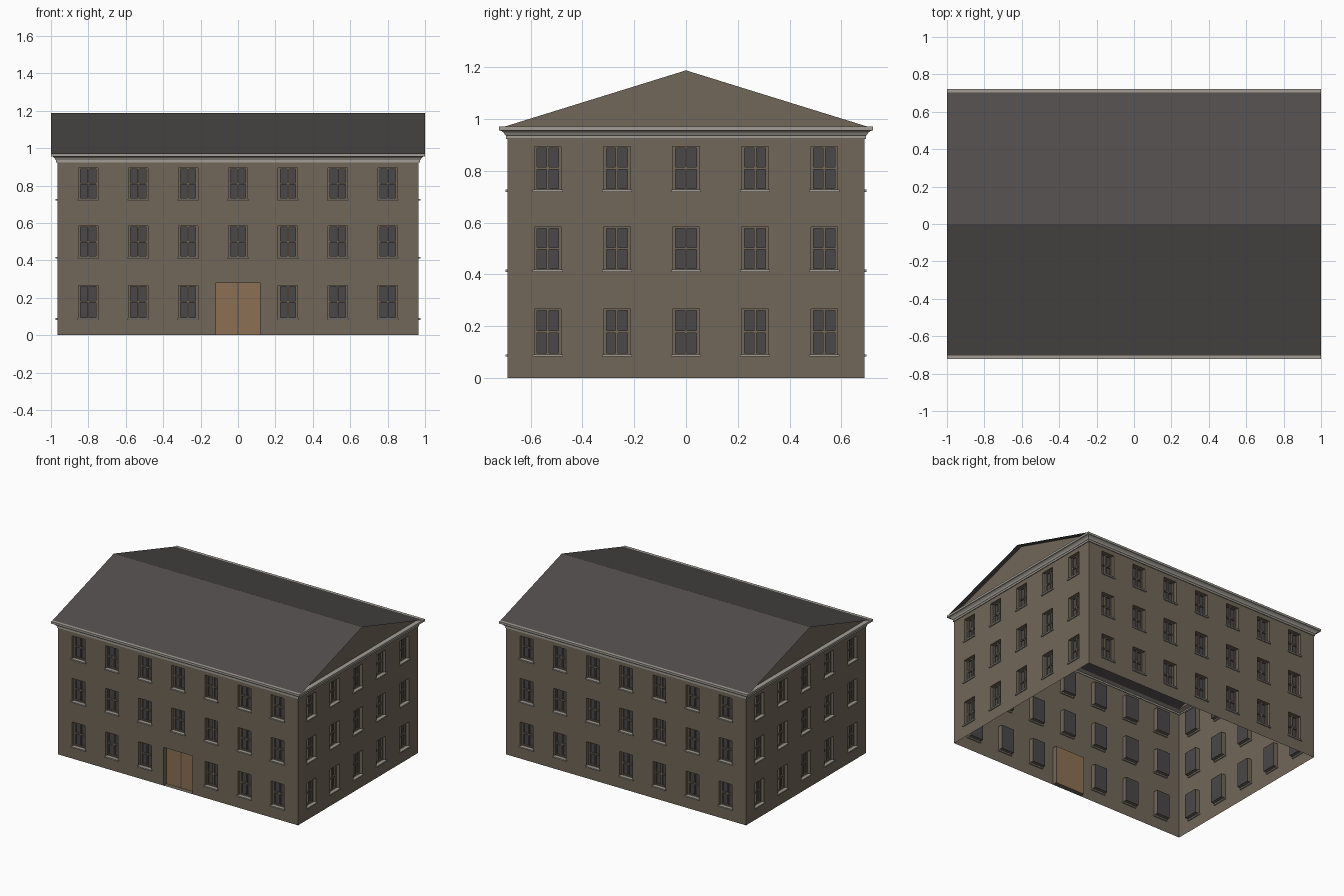
import bpy, bmesh, math
from mathutils import Matrix, Vector

cube = bpy.data.objects.get("Cube")
if cube:
    bpy.data.objects.remove(cube, do_unlink=True)


def material(name, rgb):
    m = bpy.data.materials.new(name)
    m.use_nodes = True
    m.diffuse_color = (*rgb, 1)
    node = m.node_tree.nodes["Principled BSDF"]
    node.inputs["Base Color"].default_value = (*rgb, 1)
    node.inputs["Roughness"].default_value = 0.9
    return m


STUCCO = material("brown stucco", (0.165, 0.135, 0.098))
STONE = material("pale stone", (0.36, 0.34, 0.30))
SLATE = material("dark slate", (0.08, 0.072, 0.07))
GLASS = material("dark glass", (0.068, 0.063, 0.065))
WOOD = material("door wood", (0.26, 0.16, 0.088))

WX, WY = 0.966, 0.689          # wall half sizes
TOP, EAVE, RIDGE = 0.93, 0.971, 1.188
DEPTH = 0.035                  # depth of window and door recesses
HALF = 0.052                   # half width of a window
PITCH = 0.267                  # spacing of window columns
FLOORS = [(0.09, 0.266), (0.417, 0.583), (0.727, 0.893)]
DOOR = (-0.118, 0.118, 0.0, 0.278)


def finish(name, bm, mats, turn=0):
    bmesh.ops.transform(bm, matrix=Matrix.Rotation(turn, 4, 'Z'), verts=bm.verts)
    mesh = bpy.data.meshes.new(name)
    bm.to_mesh(mesh)
    bm.free()
    for m in mats:
        mesh.materials.append(m)
    ob = bpy.data.objects.new(name, mesh)
    bpy.context.collection.objects.link(ob)
    return ob


def face(bm, pts, mat=0):
    f = bm.faces.new([bm.verts.new(p) for p in pts])
    f.material_index = mat


def box(bm, x0, x1, y0, y1, z0, z1):
    size = Matrix.Diagonal((x1 - x0, y1 - y0, z1 - z0, 1))
    mid = Matrix.Translation(((x0 + x1) / 2, (y0 + y1) / 2, (z0 + z1) / 2))
    bmesh.ops.create_cube(bm, size=1, matrix=mid @ size)


def build_wall(name, half, dist, columns, turn, door=False):
    """One wall sheet with recessed openings, joinery and sills."""
    y, back = -dist, -dist + DEPTH
    windows = [(c * PITCH - HALF, c * PITCH + HALF, a, b)
               for c in range(-columns, columns + 1)
               for i, (a, b) in enumerate(FLOORS)
               if not (door and c == 0 and i == 0)]
    openings = windows + ([DOOR] if door else [])
    us = sorted({-half, half} | {u for o in openings for u in o[:2]})
    zs = sorted({0.0, TOP} | {z for o in openings for z in o[2:]})

    # Wall cells around the openings
    bm = bmesh.new()
    for u0, u1 in zip(us, us[1:]):
        for z0, z1 in zip(zs, zs[1:]):
            u, z = (u0 + u1) / 2, (z0 + z1) / 2
            if any(o[0] < u < o[1] and o[2] < z < o[3] for o in openings):
                continue
            face(bm, [(u0, y, z0), (u1, y, z0), (u1, y, z1), (u0, y, z1)])
    # Reveals and back panels
    for o in openings:
        u0, u1, z0, z1 = o
        ring = [(u0, z0), (u1, z0), (u1, z1), (u0, z1)]
        face(bm, [(u, back, z) for u, z in ring], 2 if o == DOOR else 1)
        for (ua, za), (ub, zb) in zip(ring, ring[1:] + ring[:1]):
            face(bm, [(ua, y, za), (ub, y, zb), (ub, back, zb), (ua, back, za)])
    bmesh.ops.remove_doubles(bm, verts=bm.verts, dist=0.0001)
    finish(name + "_wall", bm, [STUCCO, GLASS, WOOD], turn)

    # Window frames with cross bars
    bm = bmesh.new()
    sills = bmesh.new()
    f, bar = 0.011, 0.0045
    for u0, u1, z0, z1 in windows:
        u, z = (u0 + u1) / 2, (z0 + z1) / 2
        front = back - 0.012
        for a, b in ((u0, u0 + f), (u1 - f, u1), (u - bar, u + bar)):
            box(bm, a, b, front, back - 0.001, z0, z1)
        for a, b in ((z0, z0 + f / 2), (z1 - f / 2, z1), (z - bar, z + bar)):
            box(bm, u0 + f, u1 - f, front + 0.001, back - 0.001, a, b)
        box(sills, u0 - 0.006, u1 + 0.006, y - 0.009, y + 0.01, z0 - 0.008, z0 + 0.001)
    finish(name + "_window_frames", bm, [STUCCO], turn)
    finish(name + "_sills", sills, [STONE], turn)

    # Dark gap between the door leaves
    if door:
        bm = bmesh.new()
        box(bm, -0.004, 0.004, back - 0.004, back - 0.001, 0, DOOR[3])
        finish("door_gap", bm, [SLATE], turn)


quarter = math.pi / 2
build_wall("front", WX, WY, 3, 0, door=True)
build_wall("right", WY, WX, 2, quarter)
build_wall("back", WX, WY, 3, 2 * quarter)
build_wall("left", WY, WX, 2, 3 * quarter)

# Cornice: a moulding profile (projection, height) swept round the walls
profile = [(0, 0.923), (0.006, 0.923), (0.006, 0.936), (0.010, 0.938),
           (0.015, 0.947), (0.024, 0.954), (0.034, 0.956), (0.034, EAVE),
           (-0.002, EAVE)]
bm = bmesh.new()
loops = [[bm.verts.new((sx * (WX + p), sy * (WY + p), z)) for p, z in profile]
         for sx, sy in ((-1, -1), (1, -1), (1, 1), (-1, 1))]
for a, b in zip(loops, loops[1:] + loops[:1]):
    for i in range(len(profile) - 1):
        bm.faces.new((a[i], b[i], b[i + 1], a[i + 1]))
finish("cornice", bm, [STONE])

# Gables above the end walls
bm = bmesh.new()
for s in (-1, 1):
    face(bm, [(s * WX, -s * 0.7, EAVE), (s * WX, s * 0.7, EAVE), (s * WX, 0, RIDGE)])
finish("gables", bm, [STUCCO])

# Pitched roof
bm = bmesh.new()
for s in (-1, 1):
    face(bm, [(-s, s * 0.702, EAVE + 0.001), (-s, 0, RIDGE + 0.001),
              (s, 0, RIDGE + 0.001), (s, s * 0.702, EAVE + 0.001)])
bmesh.ops.remove_doubles(bm, verts=bm.verts, dist=0.0001)
bmesh.ops.recalc_face_normals(bm, faces=bm.faces)
if sum(f.normal.z for f in bm.faces) < 0:
    bmesh.ops.reverse_faces(bm, faces=bm.faces)
finish("roof", bm, [SLATE])
